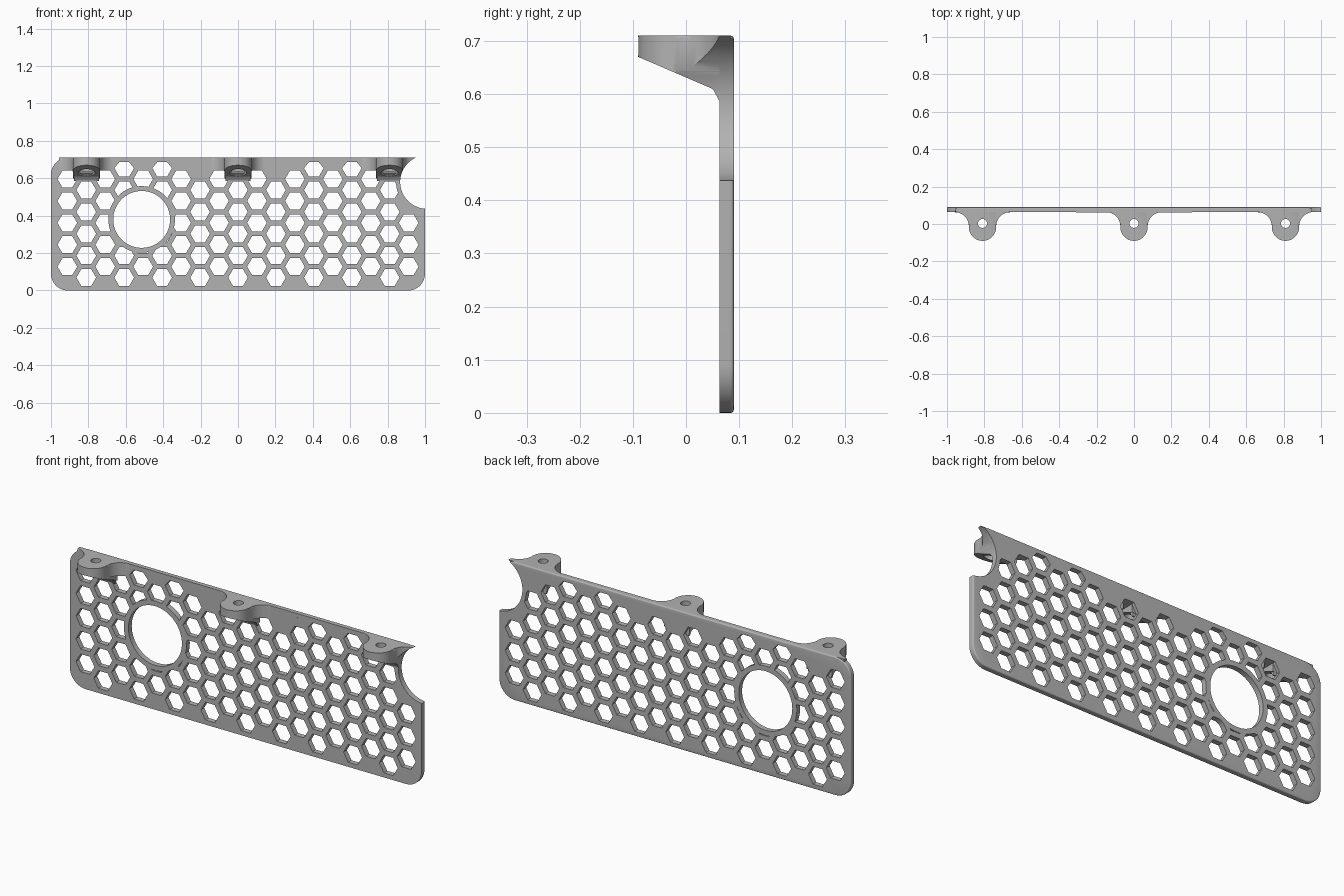
import bpy, bmesh
from math import sin, cos, pi, radians, sqrt

if "Cube" in bpy.data.objects:
    bpy.data.objects.remove(bpy.data.objects["Cube"], do_unlink=True)

GREY = (0.45, 0.45, 0.45, 1)
mat = bpy.data.materials.new("mid grey")
mat.use_nodes = True
mat.diffuse_color = GREY
mat.node_tree.nodes["Principled BSDF"].inputs["Base Color"].default_value = GREY

FRONT, BACK, TOP = 0.063, 0.09, 0.71


def arc(cx, cy, r, a, b, n):
    return [(cx + r * cos(radians(a + (b - a) * i / n)),
             cy + r * sin(radians(a + (b - a) * i / n))) for i in range(n + 1)]


def circle(cx, cy, r, n=64):
    return arc(cx, cy, r, 0, 360, n)[:-1]


def add_prism(bm, pts, lo, hi, axis):
    """Extrude a 2D outline along one axis."""
    place = {"x": lambda u, v, w: (w, u, v),
             "y": lambda u, v, w: (u, w, v),
             "z": lambda u, v, w: (u, v, w)}[axis]
    a = [bm.verts.new(place(u, v, lo)) for u, v in pts]
    b = [bm.verts.new(place(u, v, hi)) for u, v in pts]
    bm.faces.new(a)
    bm.faces.new(b[::-1])
    for i in range(len(pts)):
        j = (i + 1) % len(pts)
        bm.faces.new((a[i], b[i], b[j], a[j]))


def finish(name, bm):
    bmesh.ops.recalc_face_normals(bm, faces=bm.faces)
    me = bpy.data.meshes.new(name)
    bm.to_mesh(me)
    bm.free()
    me.materials.append(mat)
    ob = bpy.data.objects.new(name, me)
    bpy.context.collection.objects.link(ob)
    return ob


def prism(name, pts, lo, hi, axis):
    bm = bmesh.new()
    add_prism(bm, pts, lo, hi, axis)
    return finish(name, bm)


def bevel(bm, edges, width, segments=4):
    bmesh.ops.bevel(bm, geom=edges, offset=width, segments=segments,
                    profile=0.5, affect="EDGES", clamp_overlap=True)


def cut(ob, *cutters):
    """Subtract the cutters and bake the result."""
    for c in cutters:
        m = ob.modifiers.new("cut", "BOOLEAN")
        m.operation, m.solver, m.object = "DIFFERENCE", "EXACT", c
    deps = bpy.context.evaluated_depsgraph_get()
    baked = bpy.data.meshes.new_from_object(ob.evaluated_get(deps))
    ob.modifiers.clear()
    ob.data = baked


def smooth(ob):
    bpy.ops.object.select_all(action="DESELECT")
    ob.select_set(True)
    bpy.context.view_layer.objects.active = ob
    bpy.ops.object.shade_smooth_by_angle(angle=radians(35))


# Cutters: port hole, corner notch and the solid margins around both
PORT, NOTCH = (-0.515, 0.38), (1.01, 0.58)
port = prism("port_cutter", circle(*PORT, 0.152), -0.2, 0.3, "y")
port_rim = prism("port_rim_keep", circle(*PORT, 0.178), -0.3, 0.4, "y")
notch = prism("notch_cutter", circle(*NOTCH, 0.143), -0.02, 0.3, "y")
notch_rim = prism("notch_rim_keep", circle(*NOTCH, 0.165), -0.3, 0.4, "y")

# Honeycomb cutter
HEX, DX = 0.0525, 0.1014
DZ = DX * 2 / sqrt(3)
bm = bmesh.new()
for col in range(-9, 10):
    odd = col % 2
    for row in range(5 if odd else 6):
        if row == 5 and abs(col) not in (4, 6):
            continue
        if col == 9 and row > 2:
            continue
        z = 0.069 + DZ * (row + odd / 2)
        pts = [(x, min(v, 0.686)) for x, v in circle(col * DX, z, HEX, 6)]
        add_prism(bm, pts, 0.0, 0.2, "y")
honeycomb = finish("honeycomb_cutter", bm)
cut(honeycomb, port_rim, notch_rim)

# Panel with rounded corners and softened edges
R = 0.09
outline = (arc(1 - R, TOP - R, R, 0, 90, 10) + arc(R - 1, TOP - R, R, 90, 180, 10)
           + arc(R - 1, R, R, 180, 270, 10) + arc(1 - R, R, R, 270, 360, 10))
bm = bmesh.new()
add_prism(bm, outline, FRONT, BACK, "y")
for y, width in ((FRONT, 0.016), (BACK, 0.006)):
    bevel(bm, [e for e in bm.edges
               if all(abs(v.co.y - y) < 1e-5 for v in e.verts)], width)
panel = finish("grille_panel", bm)
cut(panel, honeycomb, port, notch)
smooth(panel)

# Square-edged stiffener in the middle of the top edge
stiffener = prism("top_stiffener", [(-0.31, TOP), (0.31, TOP), (0.27, 0.66), (-0.27, 0.66)],
                  FRONT - 0.0005, BACK - 0.006, "y")
smooth(stiffener)


# Screw tabs
def tab(x, side):
    r, cy = 0.073, -0.017
    bm = bmesh.new()
    pts = arc(x, cy, r, 180, 360, 24) + [(x + r, 0.075), (x - r, 0.075)]
    add_prism(bm, pts, 0.5, TOP, "z")
    for v in bm.verts:
        if v.co.z < 0.6:
            v.co.z = 0.67 - 0.43 * (v.co.y + 0.09)
    rims = [e for e in bm.edges
            if min(v.co.y for v in e.verts) < 0.06
            and abs(e.verts[0].co.z - e.verts[1].co.z) < 0.045]
    bevel(bm, rims, 0.012)
    boss = finish(side + "_tab", bm)
    hole = prism("screw_cutter", circle(x, 0.003, 0.024, 32), 0.4, 0.8, "z")
    bore = prism("bore_cutter", circle(x, 0.003, 0.045, 32), 0.4, 0.672, "z")
    cut(boss, hole, bore)

    # Concave flares that blend the tab into the panel
    parts = [boss]
    for s in (-1, 1):
        curve = arc(r + 0.075, -0.012, 0.075, 180, 90, 10)
        pts = [(x + s * u, v) for u, v in
               [(r - 0.012, -0.012)] + curve + [(r + 0.075, 0.084), (r - 0.012, 0.084)]]
        bm = bmesh.new()
        add_prism(bm, pts, 0.642, TOP, "z")
        rim = [e for e in bm.edges if all(v.co.z > 0.7 and v.co.y < 0.064
               and abs(v.co.x - x) > r - 0.001 for v in e.verts)]
        bevel(bm, rim, 0.01)
        parts.append(finish(side + ("_flare_inner" if s * x < 0 else "_flare_outer"), bm))

    # Gusset under the tab
    parts.append(prism(side + "_gusset", [(0.03, 0.628), (0.052, 0.607), (0.064, 0.585),
                                          (0.072, 0.585), (0.072, 0.64), (0.03, 0.64)],
                       x - r + 0.006, x + r - 0.006, "x"))
    for ob in parts:
        if x > 0.5:
            cut(ob, notch)
        smooth(ob)
    for c in (hole, bore):
        bpy.data.objects.remove(c, do_unlink=True)


for x, side in ((-0.81, "right"), (0, "middle"), (0.81, "left")):
    tab(x, side)

for c in (port, port_rim, notch, notch_rim, honeycomb):
    bpy.data.objects.remove(c, do_unlink=True)
